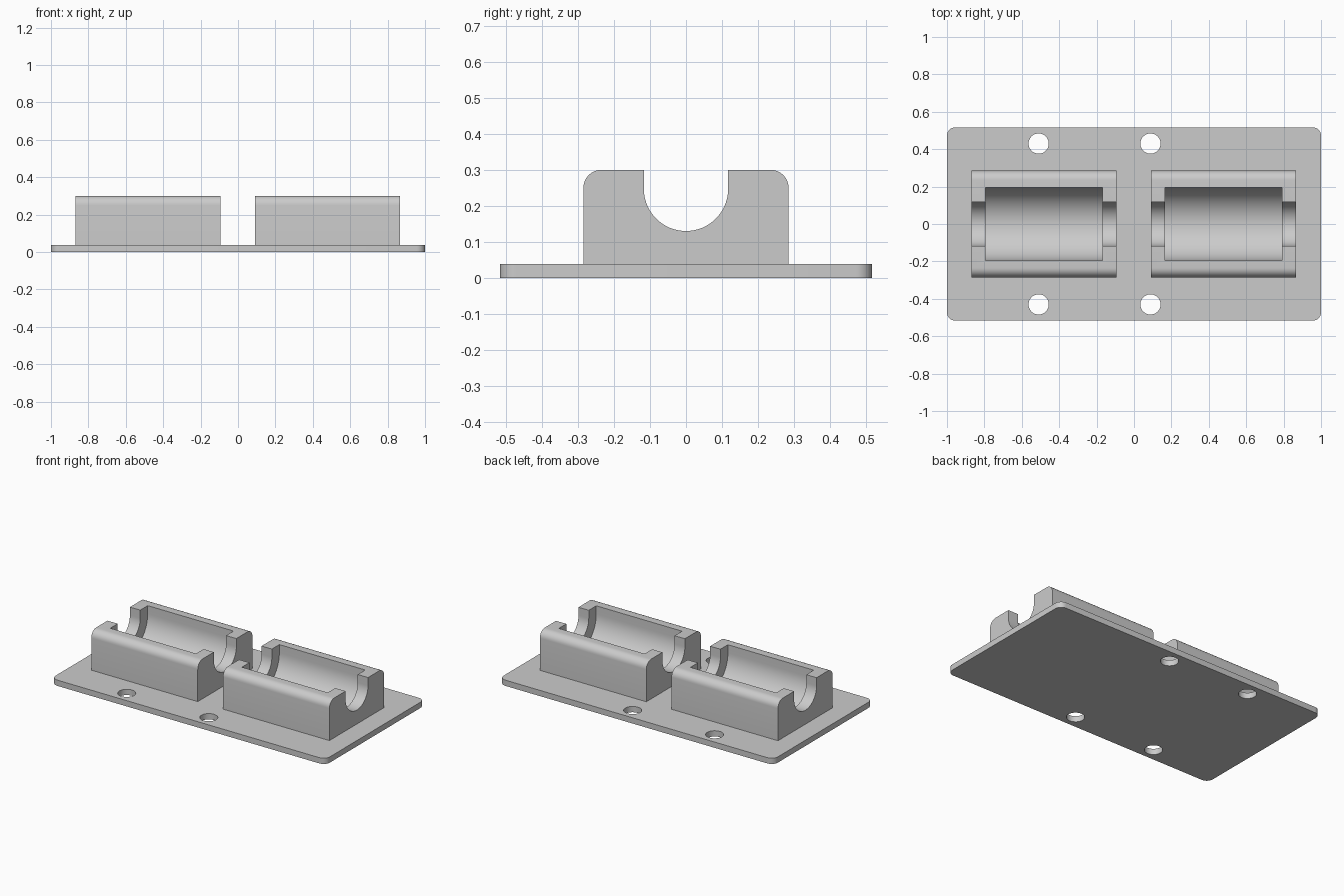
import bpy
import bmesh
from math import cos, sin, radians

cube = bpy.data.objects.get("Cube")
if cube:
    bpy.data.objects.remove(cube, do_unlink=True)

# One grey for the whole bracket
grey = bpy.data.materials.new("light_grey")
grey.use_nodes = True
colour = (0.6, 0.6, 0.6, 1.0)
grey.diffuse_color = colour
grey.node_tree.nodes["Principled BSDF"].inputs["Base Color"].default_value = colour

PLATE_TOP = 0.038
BLOCK_TOP = 0.30
BORE_Z = 0.247


def arc(cx, cy, r, start, end, steps):
    """Points along an arc, angles in degrees."""
    angles = [radians(start + (end - start) * i / steps) for i in range(steps + 1)]
    return [(cx + r * cos(a), cy + r * sin(a)) for a in angles]


def prism(name, outline, low, high, along_x=False):
    """Extrude an outline along z, or along x when the outline is in (y, z)."""
    def place(p, d):
        return (d, p[0], p[1]) if along_x else (p[0], p[1], d)
    bm = bmesh.new()
    bottom = [bm.verts.new(place(p, low)) for p in outline]
    top = [bm.verts.new(place(p, high)) for p in outline]
    bm.faces.new(bottom[::-1])
    bm.faces.new(top)
    n = len(outline)
    for i in range(n):
        j = (i + 1) % n
        bm.faces.new((bottom[i], bottom[j], top[j], top[i]))
    bmesh.ops.recalc_face_normals(bm, faces=bm.faces)
    mesh = bpy.data.meshes.new(name)
    bm.to_mesh(mesh)
    bm.free()
    mesh.materials.append(grey)
    obj = bpy.data.objects.new(name, mesh)
    bpy.context.collection.objects.link(obj)
    return obj


def select(obj):
    bpy.ops.object.select_all(action="DESELECT")
    obj.select_set(True)
    bpy.context.view_layer.objects.active = obj


def carve(obj, cutters):
    """Subtract each cutter, remove it, then smooth the curved faces."""
    select(obj)
    for cutter in cutters:
        mod = obj.modifiers.new("cut", "BOOLEAN")
        mod.operation = "DIFFERENCE"
        mod.solver = "EXACT"
        mod.object = cutter
        bpy.ops.object.modifier_apply(modifier=mod.name)
        bpy.data.objects.remove(cutter, do_unlink=True)
    bpy.ops.object.shade_smooth_by_angle(angle=radians(30))


def channel(radius):
    """U-shaped cross-section, round below and open above the block."""
    return arc(0, BORE_Z, radius, 180, 360, 40) + [(radius, 0.4), (-radius, 0.4)]


# Base plate with rounded corners and four screw holes
half_x, half_y, corner = 1.0, 0.517, 0.045
outline = []
for quarter, (sx, sy) in enumerate([(1, 1), (-1, 1), (-1, -1), (1, -1)]):
    outline += arc(sx * (half_x - corner), sy * (half_y - corner), corner,
                   quarter * 90, quarter * 90 + 90, 8)
plate = prism("base_plate", outline, 0, PLATE_TOP)
holes = [prism("hole_cutter", arc(x, y, 0.054, 0, 360, 48)[:-1], -0.1, 0.1)
         for x in (-0.51, 0.088) for y in (-0.43, 0.43)]
carve(plate, holes)

# Two cradle blocks with filleted top edges, a wide bore and narrower end slots
side, fillet = 0.285, 0.05
block_outline = ([(-side, PLATE_TOP), (side, PLATE_TOP)]
                 + arc(side - fillet, BLOCK_TOP - fillet, fillet, 0, 90, 8)
                 + arc(fillet - side, BLOCK_TOP - fillet, fillet, 90, 180, 8))
for name, x in (("right_cradle", -0.482), ("left_cradle", 0.478)):
    block = prism(name, block_outline, x - 0.388, x + 0.388, True)
    slot = prism("slot_cutter", channel(0.117), x - 0.5, x + 0.5, True)
    bore = prism("bore_cutter", channel(0.195), x - 0.313, x + 0.313, True)
    carve(block, [slot, bore])
